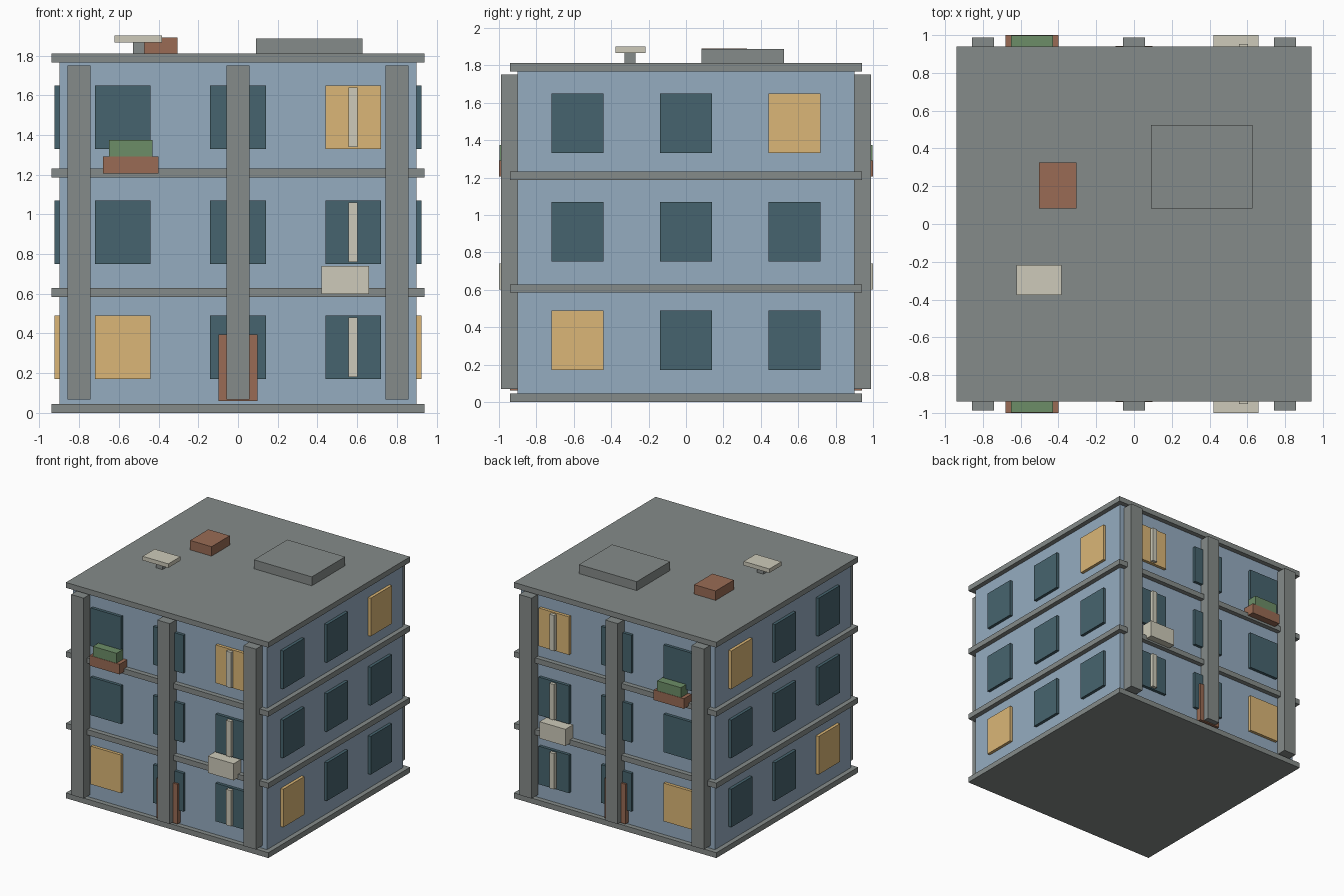
import bpy

if "Cube" in bpy.data.objects:
    bpy.data.objects.remove(bpy.data.objects["Cube"])


def material(name, rgb):
    m = bpy.data.materials.new(name)
    # picture colours to linear values
    m.diffuse_color = [(c / 255) ** 2.2 for c in rgb] + [1]
    m.use_nodes = True
    m.node_tree.nodes["Principled BSDF"].inputs["Base Color"].default_value = m.diffuse_color
    return m


WALL = material("wall_blue", (148, 171, 191))
STONE = material("stone_grey", (132, 138, 136))
GLASS = material("dark_glass", (72, 100, 110))
LIT = material("lit_glass", (218, 181, 118))
BRICK = material("brick", (152, 107, 85))
LEAF = material("leaf_green", (108, 140, 103))
CREAM = material("cream", (204, 201, 184))


def box(name, x, y, z, mat):
    """Box from (low, high) ranges on each axis."""
    bpy.ops.mesh.primitive_cube_add(size=1)
    o = bpy.context.object
    o.name = name
    o.location = [(a + b) / 2 for a, b in (x, y, z)]
    o.scale = [abs(b - a) for a, b in (x, y, z)]
    bpy.ops.object.transform_apply(location=True, rotation=False, scale=True)
    o.data.materials.append(mat)
    return o


def facade(name, centre, width, z, reach, mat, inner=0.89):
    """Part on the front wall and its mirror image on the back wall."""
    for label, s in (("front", -1), ("back", 1)):
        box(f"{label}_{name}", (centre - width / 2, centre + width / 2),
            (s * inner, s * reach), z, mat)


# main body and floor slabs
box("building_body", (-0.9, 0.9), (-0.9, 0.9), (0.02, 1.79), WALL)
for name, z in (("base_slab", 0), ("first_floor_band", 0.584),
                ("second_floor_band", 1.186), ("roof_slab", 1.766)):
    box(name, (-0.94, 0.94), (-0.94, 0.94), (z, z + 0.045), STONE)

# windows on all four walls, with lit ones on opposite corners
for floor, z in enumerate((0.17, 0.75, 1.33)):
    for col, c in enumerate((-0.58, 0, 0.58)):
        mat = LIT if (floor, col) in ((0, 0), (2, 2)) else GLASS
        facade(f"window_{floor}_{col}", c, 0.28, (z, z + 0.32), 0.925, mat)
        for label, s in (("left", -1), ("right", 1)):
            box(f"{label}_window_{floor}_{col}", (s * 0.89, s * 0.925),
                (c - 0.14, c + 0.14), (z, z + 0.32), mat)
    # upright bar on the right-hand column of windows
    facade(f"window_bar_{floor}", 0.58, 0.046, (z + 0.01, z + 0.31), 0.952, CREAM)

# pilasters
for i, c in enumerate((-0.8, 0, 0.8)):
    facade(f"pilaster_{i}", c, 0.116, (0.068, 1.75), 0.988, STONE)

# door, wall unit and planter
facade("door", 0, 0.195, (0.06, 0.395), 0.942, BRICK)
facade("air_conditioner", 0.54, 0.24, (0.6, 0.74), 1.0, CREAM)
facade("planter_box", -0.54, 0.28, (1.206, 1.291), 1.0, BRICK)
facade("planter_leaves", -0.54, 0.22, (1.28, 1.374), 0.997, LEAF, 0.91)

# rooftop parts
box("roof_hatch", (0.09, 0.627), (0.083, 0.525), (1.8, 1.886), STONE)
box("chimney", (-0.503, -0.304), (0.083, 0.325), (1.8, 1.89), BRICK)
box("vent_stem", (-0.53, -0.47), (-0.33, -0.27), (1.8, 1.87), STONE)
box("vent_cap", (-0.622, -0.384), (-0.376, -0.217), (1.866, 1.9), CREAM)
